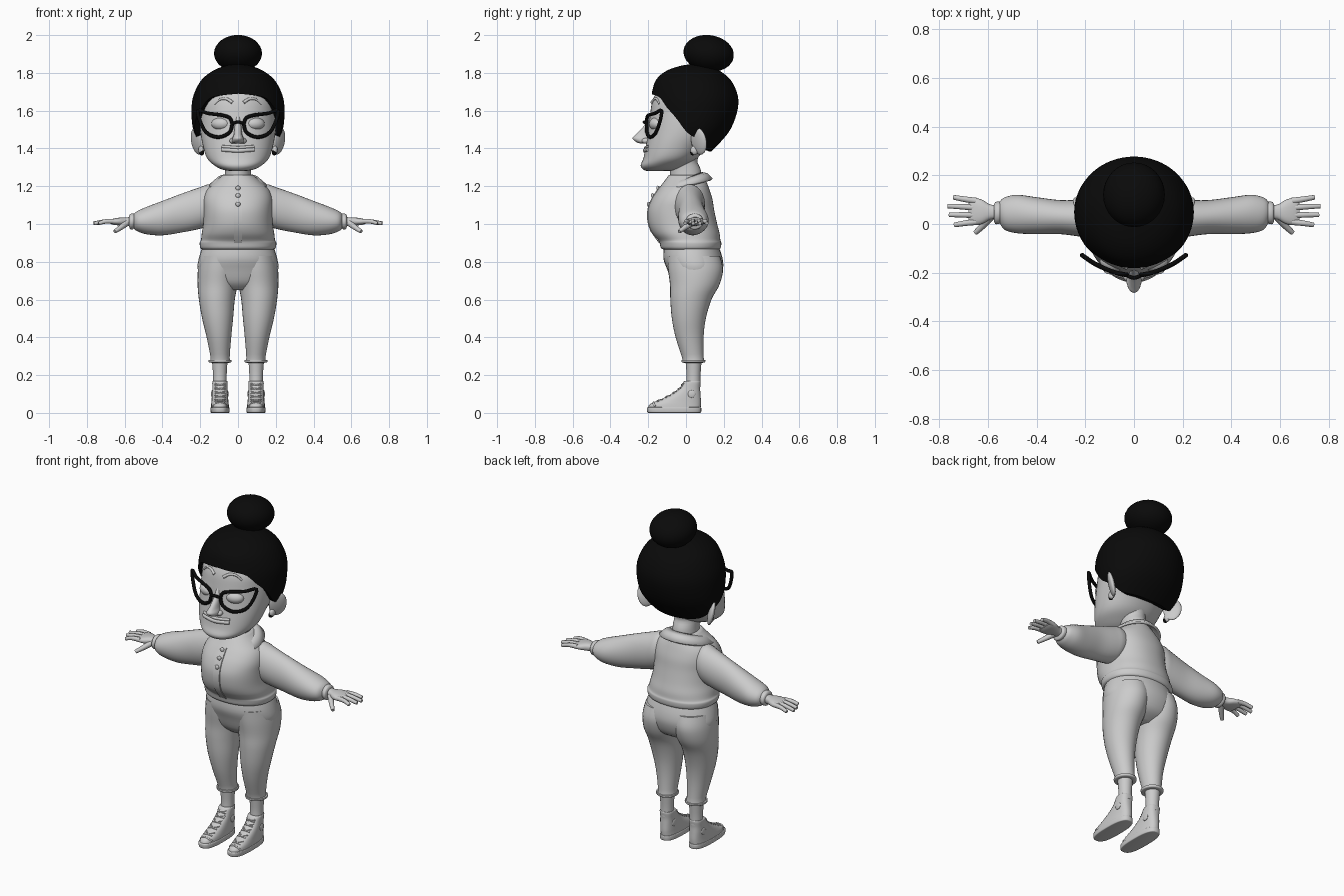
import bpy, bmesh
from math import sin, cos, pi, radians, copysign
from mathutils import Matrix, Vector, Euler
from mathutils.bvhtree import BVHTree

if "Cube" in bpy.data.objects:
    bpy.data.objects.remove(bpy.data.objects["Cube"])


def material(name, value):
    mat = bpy.data.materials.new(name)
    mat.use_nodes = True
    color = (value, value, value, 1)
    mat.diffuse_color = color
    mat.node_tree.nodes["Principled BSDF"].inputs["Base Color"].default_value = color
    return mat


GREY = material("light_grey", .6)
BLACK = material("black", .003)
parts = []


def finish(name, bm, mat=GREY, mirror=False):
    """Turn a bmesh into a finished object, optionally mirrored in x."""
    bmesh.ops.recalc_face_normals(bm, faces=bm.faces)
    mesh = bpy.data.meshes.new(name)
    bm.to_mesh(mesh)
    bm.free()
    mesh.materials.append(mat)
    obj = bpy.data.objects.new(name, mesh)
    bpy.context.collection.objects.link(obj)
    if mirror:
        obj.modifiers.new("Mirror", "MIRROR").use_mirror_merge = False
    parts.append(obj)
    return obj


def spline(rows, steps=4):
    """Smoothly resample a list of number tuples."""
    out = []
    for i in range(len(rows) - 1):
        quad = [rows[max(i - 1, 0)], rows[i], rows[i + 1], rows[min(i + 2, len(rows) - 1)]]
        for s in range(steps):
            t = s / steps
            out.append([b + t * ((c - a) + t * ((2*a - 5*b + 4*c - d) + t * (3*b - a - 3*c + d))) / 2
                        for a, b, c, d in zip(*quad)])
    return out + [list(rows[-1])]


def skin(bm, rings, closed=True, caps=True):
    rings = [[bm.verts.new(p) for p in ring] for ring in rings]
    n = len(rings[0])
    for lo, hi in zip(rings, rings[1:]):
        for i in range(n if closed else n - 1):
            j = (i + 1) % n
            bm.faces.new((lo[i], lo[j], hi[j], hi[i]))
    if caps:
        bm.faces.new(rings[0])
        bm.faces.new(rings[-1])


def loft(name, rows, axis="z", mat=GREY, mirror=False, power=2, sides=32):
    """Rows hold a position on the axis, then low and high bounds both ways."""
    def wave(v):
        return copysign(abs(v) ** (2 / power), v)
    rings = []
    for t, a, b, c, d in spline(rows):
        ring = []
        for i in range(sides):
            k = 2 * pi * i / sides
            u = (a + b) / 2 + (b - a) / 2 * wave(cos(k))
            v = (c + d) / 2 + (d - c) / 2 * wave(sin(k))
            ring.append((u, v, t) if axis == "z" else (t, u, v))
        rings.append(ring)
    bm = bmesh.new()
    skin(bm, rings)
    return finish(name, bm, mat, mirror)


def blob(name, centre, size, turn=(0, 0, 0), mat=GREY, mirror=False, detail=24):
    bm = bmesh.new()
    bmesh.ops.create_uvsphere(bm, u_segments=detail, v_segments=detail // 2, radius=1)
    spin = Euler([radians(a) for a in turn]).to_matrix().to_4x4()
    bm.transform(Matrix.Translation(centre) @ spin @ Matrix.Diagonal((*size, 1)))
    return finish(name, bm, mat, mirror)


def tube(name, points, radius, mat=GREY, mirror=False, loop=False, taper=1, sides=10):
    """Sweep a circle along a smooth path, thinning it by taper."""
    path = [Vector(p) for p in spline(points + points[:1] if loop else points)]
    if loop:
        path.pop()
    rings, n = [], len(path)
    for i, p in enumerate(path):
        ahead = path[(i + 1) % n] if loop else path[min(i + 1, n - 1)]
        along = (ahead - path[i - 1 if loop else max(i - 1, 0)]).normalized()
        guide = Vector((0, 1, 0)) if abs(along.y) < .9 else Vector((1, 0, 0))
        side = along.cross(guide).normalized()
        up = side.cross(along)
        r = radius * (1 + (taper - 1) * i / n)
        rings.append([p + r * (side * cos(k * 2 * pi / sides) + up * sin(k * 2 * pi / sides))
                      for k in range(sides)])
    bm = bmesh.new()
    skin(bm, rings + rings[:1] if loop else rings, caps=not loop)
    bmesh.ops.remove_doubles(bm, verts=bm.verts, dist=.00001)
    return finish(name, bm, mat, mirror)


def front_of(obj):
    """Return a function that gives the frontmost point of obj at x, z."""
    mesh = obj.data
    tree = BVHTree.FromPolygons([v.co for v in mesh.vertices], [p.vertices for p in mesh.polygons])

    def point(x, z, lift=0):
        return tree.ray_cast(Vector((x, -1, z)), Vector((0, 1, 0)))[0] - Vector((0, lift, 0))
    return point


# Head and neck
head = loft("head", [
    (1.28, -.03, .03, -.2, -.1), (1.287, -.08, .08, -.225, -.05), (1.31, -.125, .125, -.24, 0),
    (1.35, -.165, .165, -.225, .06), (1.42, -.187, .187, -.212, .12), (1.5, -.2, .2, -.2, .2),
    (1.58, -.2, .2, -.19, .23), (1.66, -.19, .19, -.175, .23), (1.74, -.13, .13, -.13, .19)],
    power=2.15, sides=48)
face = front_of(head)
loft("neck", [(1.19, -.075, .075, -.08, .085), (1.28, -.068, .068, -.085, .08),
              (1.34, -.07, .07, -.09, .06), (1.4, -.08, .08, -.09, .1)])

# Face features
loft("nose", [(1.425, -.012, .012, -.235, -.18), (1.433, -.03, .03, -.262, -.18),
              (1.453, -.03, .03, -.283, -.18), (1.475, -.022, .022, -.265, -.17),
              (1.52, -.017, .017, -.222, -.17), (1.57, -.01, .01, -.192, -.17)], sides=20)
blob("nostril", (.028, -.213, 1.44), (.017, .022, .015), mirror=True, detail=16)
blob("eye", face(.09, 1.53) + Vector((0, .02, 0)), (.052, .036, .034), (0, 0, 16), mirror=True)
tube("eyebrow", [face(x, z, .001) for x, z in
                 ((.03, 1.643), (.06, 1.662), (.095, 1.66), (.125, 1.635))], .009, mirror=True, taper=.5)
for lip, z, thick in (("upper_lip", 1.404, .008), ("lower_lip", 1.388, .011)):
    tube(lip, [face(x, z + abs(x) * .07) for x in (-.085, -.045, 0, .045, .085)], thick)

# Ears and earrings
blob("ear", (.215, .068, 1.438), (.017, .05, .073), (0, 12, -38), mirror=True)
blob("ear_lobe", (.195, .045, 1.39), (.015, .022, .025), mirror=True, detail=16)
blob("earring", (.192, .035, 1.378), (.013, .013, .015), mat=BLACK, mirror=True, detail=16)

# Hair cap with a shaped hairline, all measured round a vertical axis
profile = spline([(1.37, .14, .2, .07), (1.42, .195, .21, .12), (1.5, .237, .235, .185),
                  (1.6, .246, .24, .222), (1.68, .236, .233, .224), (1.76, .195, .21, .188),
                  (1.81, .135, .155, .13), (1.838, .065, .075, .065), (1.847, .003, .003, .003)], 8)
hairline = spline([(0, 1.69), (35, 1.672), (50, 1.62), (65, 1.56), (80, 1.48),
                   (95, 1.45), (115, 1.4), (180, 1.385)], 8)


def lookup(table, key):
    for lo, hi in zip(table, table[1:]):
        if key <= hi[0]:
            t = (key - lo[0]) / (hi[0] - lo[0])
            return [a + (b - a) * t for a, b in zip(lo, hi)]
    return table[-1]


rings = []
for step in range(-1, 29):
    ring = []
    for i in range(64):
        angle = 2 * pi * i / 64
        low = lookup(hairline, min(i, 64 - i) * 360 / 64)[1]
        t = max(step, 0) / 28
        z = low + (1.847 - low) * (1 - (1 - t) ** 2)
        _, rx, front, back = lookup(profile, z)
        shrink = .8 if step < 0 else 1
        ry = front if cos(angle) > 0 else back
        ring.append((rx * shrink * sin(angle), .05 - ry * shrink * cos(angle), z))
    rings.append(ring)
bm = bmesh.new()
skin(bm, rings)
finish("hair", bm, BLACK)
blob("hair_bun", (0, .12, 1.903), (.127, .134, .097), (-8, 0, 0), BLACK, detail=32)

# Cat-eye glasses, wrapped around the face
lens = [(.03, 1.53), (.045, 1.485), (.1, 1.46), (.16, 1.478), (.195, 1.53), (.212, 1.6),
        (.16, 1.586), (.09, 1.577), (.045, 1.562)]
tube("glasses_rim", [(x, -.21 + 1.8 * x * x, z) for x, z in lens], .0095, BLACK, True, loop=True)
tube("glasses_bridge", [(-.034, -.208, 1.53), (0, -.222, 1.54), (.034, -.208, 1.53)], .008, BLACK)

# Jacket body, placket and buttons
jacket = loft("jacket", [
    (.862, -.18, .18, -.11, .165), (.872, -.198, .198, -.132, .183), (.9, -.203, .203, -.14, .187),
    (.915, -.196, .196, -.148, .182), (.95, -.192, .192, -.178, .178), (1, -.184, .184, -.198, .165),
    (1.07, -.182, .182, -.202, .15), (1.13, -.182, .182, -.182, .14), (1.18, -.165, .165, -.15, .125),
    (1.22, -.125, .125, -.12, .11), (1.26, -.08, .08, -.09, .09)], power=2.2, sides=48)
chest = front_of(jacket)
bm = bmesh.new()
skin(bm, [[chest(x, .9 + .03 * i, d) for x, d in ((-.022, 0), (-.02, .005), (.02, .005), (.022, 0))]
          for i in range(11)], closed=False, caps=False)
finish("placket", bm)
for z in (1.19, 1.15, 1.105):
    blob("button", chest(0, z, .006), (.013, .008, .013), detail=16)

# Collar, open at the front and higher at the back
rings = [[], [], []]
for i in range(61):
    a = radians(6 + 348 * i / 60)
    reach = min(1, min(i + 1, 61 - i) / 7) ** .5
    inner = Vector((.078 * sin(a), -.085 * cos(a), 1.245 - .03 * cos(a)))
    outer = Vector((.152 * sin(a), -.01 - .152 * cos(a), 1.205 - .035 * cos(a)))
    for ring, t in zip(rings, (0, .5, 1)):
        ring.append(inner.lerp(outer, t * reach) + Vector((0, 0, .012 * sin(t * pi))))
bm = bmesh.new()
skin(bm, rings, closed=False, caps=False)
finish("collar", bm).modifiers.new("Thickness", "SOLIDIFY").thickness = .014

# Sleeves with gathered cuffs
loft("sleeve", [
    (.08, -.05, .08, 1.05, 1.19), (.15, -.06, .1, .995, 1.21), (.2, -.055, .1, .975, 1.195),
    (.3, -.042, .098, .955, 1.16), (.4, -.042, .11, .94, 1.122), (.48, -.038, .12, .945, 1.092),
    (.53, -.025, .11, .96, 1.07), (.55, .0, .095, .975, 1.055), (.556, .015, .08, .985, 1.045)],
    axis="x", mirror=True)
loft("cuff", [(.548, .005, .09, .98, 1.052), (.556, .0, .092, .972, 1.056),
              (.57, .0, .09, .972, 1.053), (.576, .012, .08, .985, 1.045)], axis="x", mirror=True)

# Hands
loft("palm", [(.55, .02, .078, .99, 1.04), (.59, .018, .08, .99, 1.035), (.625, .0, .1, .992, 1.034),
              (.66, -.005, .108, .996, 1.028), (.68, .005, .1, 1.003, 1.02)],
     axis="x", mirror=True, power=2.4, sides=20)
for name, start, end, reach in (("little_finger", .095, .11, .742), ("ring_finger", .067, .074, .766),
                                ("middle_finger", .037, .038, .76), ("index_finger", .009, -.004, .738)):
    tube(name, [(.65, start, 1.014), (.7, (start + end) / 2, 1.014), (reach, end, 1.003)],
         .014, mirror=True, taper=.65)
tube("thumb", [(.59, .03, 1.005), (.62, -.005, .982), (.652, -.036, .96)], .018, mirror=True, taper=.5)

# Trousers
loft("hips", [(.65, -.09, .09, -.03, .1), (.69, -.18, .18, -.072, .165), (.76, -.213, .213, -.1, .195),
              (.82, -.207, .207, -.12, .193), (.89, -.185, .185, -.115, .17)], power=2.1)
loft("trouser_leg", [
    (.265, .05, .135, -.01, .085), (.268, .036, .153, -.022, .1), (.28, .034, .156, -.024, .102),
    (.29, .044, .145, -.02, .094), (.4, .036, .166, -.055, .093), (.5, .026, .19, -.075, .105),
    (.6, .017, .207, -.083, .135), (.68, .002, .214, -.085, .178), (.76, -.01, .212, -.095, .196),
    (.83, -.01, .2, -.1, .18)], mirror=True)

# Socks and high-top shoes
loft("sock", [(.14, .06, .132, .0, .077), (.2, .06, .132, .003, .077), (.28, .055, .138, -.003, .083)],
     mirror=True)
loft("sole", [(0, .05, .14, -.195, .073), (.004, .045, .145, -.205, .08), (.026, .045, .146, -.207, .081),
              (.03, .05, .142, -.2, .076)], mirror=True, power=2.7)
shoe = loft("shoe", [
    (.02, .047, .144, -.203, .077), (.045, .049, .142, -.192, .079), (.065, .051, .14, -.15, .079),
    (.095, .054, .138, -.087, .077), (.13, .056, .136, -.037, .075), (.165, .056, .136, -.012, .078),
    (.17, .062, .13, -.004, .072)], mirror=True, power=2.5)
instep = front_of(shoe)
for i in range(5):
    z = .065 + .021 * i
    for lean in (-.006, .006):
        tube("lace", [instep(x, z + lean * (x - .095) / .03) for x in (.068, .095, .122)],
             .0045, mirror=True, sides=6)
tube("toe_cap_edge", [instep(x, z) for x, z in ((.058, .035), (.075, .052), (.095, .056),
                                                 (.115, .052), (.132, .035))], .005, mirror=True)
for x in (.055, .137):
    blob("ankle_patch", (x, .03, .1), (.005, .02, .02), mirror=True, detail=20)

# Smooth shading with sharp edges kept
bpy.ops.object.select_all(action="DESELECT")
for obj in parts:
    obj.select_set(True)
bpy.context.view_layer.objects.active = parts[0]
bpy.ops.object.shade_smooth_by_angle(angle=radians(45))
